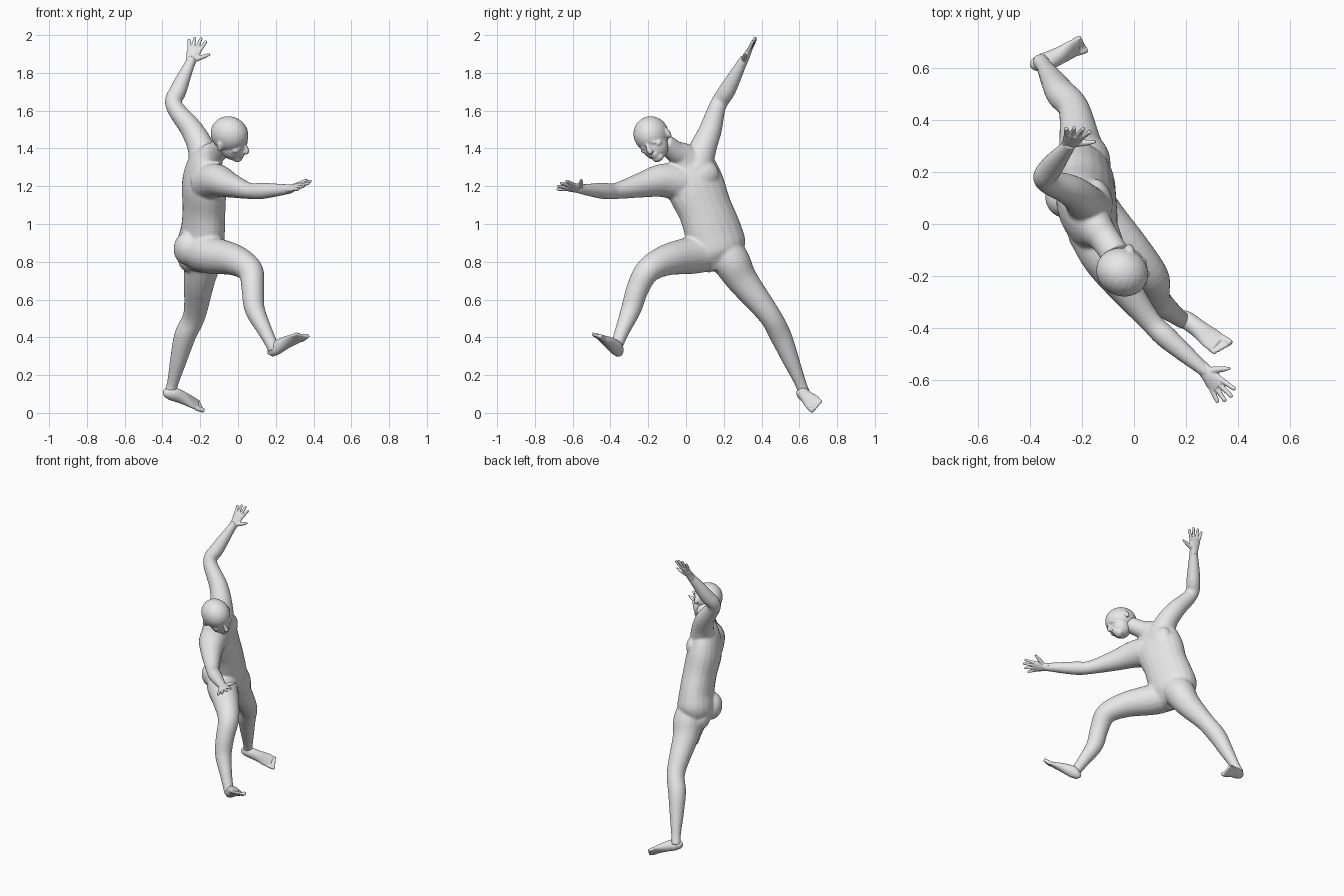
import bpy
import bmesh
import math
from mathutils import Vector, Matrix

cube = bpy.data.objects.get("Cube")
if cube:
    bpy.data.objects.remove(cube, do_unlink=True)

skin = bpy.data.materials.new("plain_grey")
skin.use_nodes = True
GREY = (0.8, 0.8, 0.8, 1)
skin.diffuse_color = GREY
skin.node_tree.nodes["Principled BSDF"].inputs["Base Color"].default_value = GREY


def frame(main, side):
    """Right-handed unit axes: main, side made square to it, and their normal."""
    a = Vector(main).normalized()
    s = Vector(side)
    s = (s - a * s.dot(a)).normalized()
    return a, s, a.cross(s)


def spline(keys, steps=5):
    """Catmull-Rom through rows of centre, half width and half depth."""
    k = [Vector(row) for row in keys]
    k = [k[0] * 2 - k[1]] + k + [k[-1] * 2 - k[-2]]
    out = []
    for p, q, r, s in zip(k, k[1:], k[2:], k[3:]):
        for i in range(steps):
            t = i / steps
            out.append((q * 2 + (r - p) * t + (p * 2 - q * 5 + r * 4 - s) * t ** 2
                        + (q * 3 - p - r * 3 + s) * t ** 3) / 2)
    return out + [k[-2]]


def tube(bm, keys, side, sides=20):
    """Loft elliptical rings along a path."""
    rows = spline([r if len(r) == 5 else (*r, r[-1]) for r in keys])
    mid = [Vector(r[:3]) for r in rows]
    rings = []
    for i, r in enumerate(rows):
        tangent = mid[min(i + 1, len(mid) - 1)] - mid[max(i - 1, 0)]
        _, s, n = frame(tangent, side)
        ring = []
        for j in range(sides):
            ang = math.tau * j / sides
            ring.append(bm.verts.new(mid[i] + s * r[3] * math.cos(ang) + n * r[4] * math.sin(ang)))
        rings.append(ring)
    for lo, hi in zip(rings, rings[1:]):
        for j in range(sides):
            k = (j + 1) % sides
            bm.faces.new((lo[j], lo[k], hi[k], hi[j]))
    bm.faces.new(rings[0][::-1])
    bm.faces.new(rings[-1])


def blob(bm, centre, axes, radii):
    """Ellipsoid along three axes."""
    m = Matrix([a * r for a, r in zip(axes, radii)]).transposed().to_4x4()
    bmesh.ops.create_uvsphere(bm, u_segments=24, v_segments=16, radius=1,
                              matrix=Matrix.Translation(centre) @ m)


def finish(bm, name, voxel, smoothing):
    """Fuse the overlapping forms into one smooth skin."""
    bmesh.ops.recalc_face_normals(bm, faces=bm.faces)
    mesh = bpy.data.meshes.new(name)
    bm.to_mesh(mesh)
    bm.free()
    mesh.materials.append(skin)
    obj = bpy.data.objects.new(name, mesh)
    bpy.context.collection.objects.link(obj)
    fuse = obj.modifiers.new("fuse", 'REMESH')
    fuse.mode = 'VOXEL'
    fuse.voxel_size = voxel
    fuse.use_smooth_shade = True
    soft = obj.modifiers.new("soften", 'SMOOTH')
    soft.factor = 0.5
    soft.iterations = smoothing


# Torso and neck
body = bmesh.new()
across = (-0.36, 0.93, 0.2)
tube(body, [(-.2, .2, .77, .09, .07), (-.2, .17, .86, .155, .12), (-.185, .14, .97, .155, .11),
            (-.18, .1, 1.08, .148, .108), (-.18, .05, 1.2, .16, .11), (-.17, .01, 1.3, .145, .09),
            (-.14, -.025, 1.36, .08, .068), (-.11, -.06, 1.385, .058, .058),
            (-.07, -.12, 1.43, .054, .056)], across)

# Chest and seat muscles
up, left, back = frame((.1, -.4, .9), across)
for centre, radii in [((-.11, .0, 1.2), (.07, .08, .04)), ((-.13, .1, 1.26), (.07, .08, .045)),
                      ((-.27, .1, .87), (.09, .075, .07)), ((-.25, .2, .83), (.09, .075, .07))]:
    blob(body, centre, (up, left, back), radii)

# Arms
tube(body, [(-.17, .05, 1.28, .09), (-.195, .09, 1.4, .072), (-.245, .13, 1.5, .06),
            (-.34, .17, 1.63, .045), (-.315, .22, 1.71, .045), (-.25, .3, 1.86, .026),
            (-.24, .31, 1.88, .024)], (1, 0, 0))
tube(body, [(-.16, -.02, 1.22, .1), (-.11, -.13, 1.23, .088), (-.04, -.24, 1.205, .066),
            (.06, -.37, 1.175, .043), (.13, -.44, 1.175, .043), (.27, -.56, 1.185, .026),
            (.28, -.57, 1.187, .024)], (0, 0, 1))

# Legs
tube(body, [(-.2, .18, .88, .1), (-.19, .24, .8, .1), (-.205, .3, .7, .083), (-.23, .44, .52, .06),
            (-.28, .5, .41, .058), (-.315, .555, .28, .045), (-.345, .605, .16, .031),
            (-.36, .625, .105, .033)], (1, 0, 0))
tube(body, [(-.2, .12, .86, .11), (-.14, .03, .835, .1), (-.02, -.1, .81, .083),
            (.065, -.2, .755, .068), (.078, -.255, .66, .06), (.088, -.29, .55, .054),
            (.14, -.335, .44, .04), (.18, -.365, .36, .033), (.19, -.37, .33, .033)], (1, 0, 0))
finish(body, "torso_and_limbs", 0.008, 6)

# Head: skull, jaw, face and ears
head = bmesh.new()
up, face, side = frame((.1, -.5, .85), (.85, -.3, -.4))
axes = (up, face, side)
skull = Vector((-.045, -.185, 1.475))


def on_head(u, f, s=0):
    return skull + up * u + face * f + side * s


for spot, radii in [((0, 0), (.096, .103, .09)), ((-.06, .03), (.078, .066, .07)),
                    ((-.118, .062), (.025, .028, .034)), ((-.018, .075), (.018, .026, .05)),
                    ((-.091, .086), (.007, .014, .026)), ((-.103, .084), (.008, .013, .022))]:
    blob(head, on_head(*spot), axes, radii)
tube(head, [(*on_head(-.02, .09), .008), (*on_head(-.045, .104), .011),
            (*on_head(-.066, .112), .016, .013), (*on_head(-.074, .1), .014, .01)], side)
for s in (-1, 1):
    blob(head, on_head(-.035, .083, s * .034), axes, (.009, .012, .015))
    blob(head, on_head(-.05, .062, s * .045), axes, (.02, .025, .022))
    blob(head, on_head(-.035, -.008, s * .087), axes, (.032, .018, .012))
finish(head, "head", 0.005, 3)


def hand(name, wrist, aim, thumb_side):
    """Palm, four spread fingers and a thumb."""
    bm = bmesh.new()
    a, t, n = frame(aim, thumb_side)
    w = Vector(wrist)

    def at(along, out, drop=0):
        return w + a * along + t * out + n * drop

    tube(bm, [(*at(-.02, 0), .026, .023), (*at(.02, 0), .03, .02), (*at(.055, 0), .038, .016),
              (*at(.085, 0), .036, .012)], t)
    for i, length in enumerate((.07, .08, .074, .058)):
        k = 1.5 - i
        base = at(.072, k * .019)
        ray = (a + t * k * .2).normalized()
        tube(bm, [(*base, .011), (*(base + ray * length * .5), .0095),
                  (*(base + ray * length * .92), .008), (*(base + ray * length), .004)], t, 10)
    tube(bm, [(*at(.015, .012), .016), (*at(.035, .045), .013), (*at(.052, .07), .01),
              (*at(.066, .09), .005)], n, 10)
    finish(bm, name, 0.0035, 2)


hand("left_hand", (-.25, .305, 1.86), (.04, .065, .13), (1, -.1, 0))
hand("right_hand", (.27, -.56, 1.185), (.1, -.12, .025), (.66, .55, .45))


def foot(name, heel, toe, left_side, big):
    """Sole from heel to toes; big tells which side has the big toe."""
    bm = bmesh.new()
    heel, toe = Vector(heel), Vector(toe)
    a, t, n = frame(toe - heel, left_side)
    length = (toe - heel).length
    keys = []
    for f, w, h in [(0, .016, .018), (.06, .028, .03), (.2, .034, .038), (.45, .036, .032),
                    (.7, .044, .02), (.86, .042, .013)]:
        keys.append((*(heel + a * length * f + n * h), w, h))
    tube(bm, keys, t)
    for i in range(5):
        r = .013 if i == 0 else .009
        start = heel + a * length * .8 + t * big * (.032 - i * .0165) + n * r
        reach = a * length * (.22 - i * .022)
        tube(bm, [(*start, r), (*(start + reach * .85), r), (*(start + reach), r * .5)], t, 10)
    finish(bm, name, 0.004, 2)


foot("left_foot", (-.4, .63, .085), (-.19, .7, .026), (0, .75, .65), -1)
foot("right_foot", (.175, -.37, .29), (.35, -.485, .41), (.75, .6, -.3), 1)
